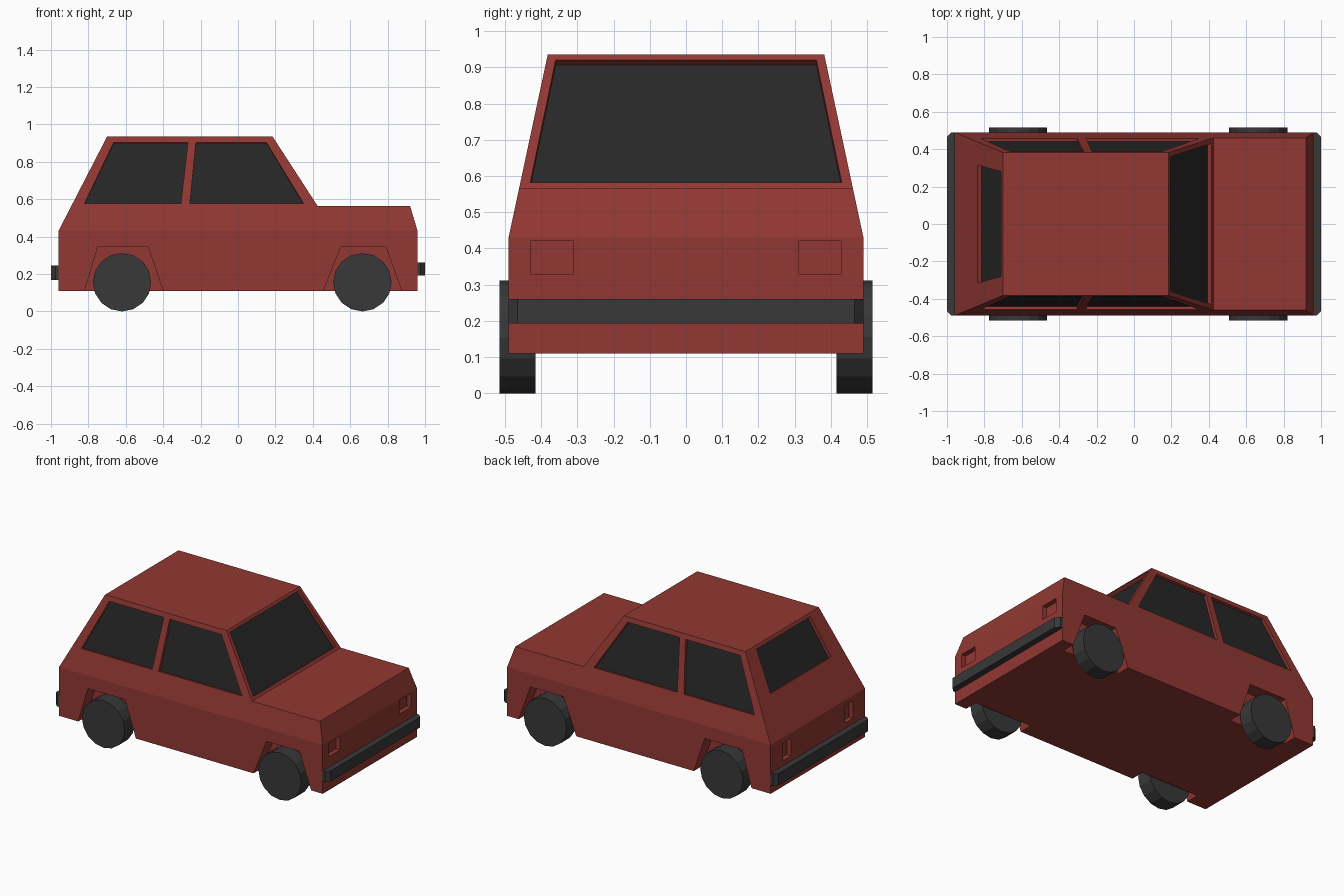
import bpy, bmesh, math
from mathutils import Vector

if "Cube" in bpy.data.objects:
    bpy.data.objects.remove(bpy.data.objects["Cube"])


def material(name, rgb):
    m = bpy.data.materials.new(name)
    m.diffuse_color = (*rgb, 1)
    m.use_nodes = True
    m.node_tree.nodes["Principled BSDF"].inputs["Base Color"].default_value = m.diffuse_color
    return m


RED = material("red paint", (0.29, 0.04, 0.033))
GLASS = material("dark glass", (0.02, 0.02, 0.02))
RUBBER = material("dark rubber", (0.04, 0.04, 0.04))


def finish(name, bm, mat):
    bmesh.ops.recalc_face_normals(bm, faces=bm.faces)
    me = bpy.data.meshes.new(name)
    bm.to_mesh(me)
    bm.free()
    me.materials.append(mat)
    ob = bpy.data.objects.new(name, me)
    bpy.context.collection.objects.link(ob)
    return ob


def prism(bm, pts, start, end):
    """Solid between the outline moved by start and by end."""
    a = [bm.verts.new(Vector(p) + Vector(start)) for p in pts]
    b = [bm.verts.new(Vector(p) + Vector(end)) for p in pts]
    n = len(pts)
    bm.faces.new(a)
    bm.faces.new(b)
    for i in range(n):
        j = (i + 1) % n
        bm.faces.new((a[i], a[j], b[j], b[i]))


def half_width(z):
    return 0.49 - max(0, z - 0.43) * 0.214


# Body shell: side profile with tapered upper half
profile = [(-0.96, 0.11), (0.96, 0.11), (0.96, 0.43), (0.92, 0.565),
           (0.425, 0.565), (0.185, 0.935), (-0.70, 0.935), (-0.96, 0.43)]
bm = bmesh.new()
sides = [[bm.verts.new((x, s * half_width(z), z)) for x, z in profile] for s in (-1, 1)]
for side in sides:
    bm.faces.new([side[i] for i in (0, 1, 2, 7)])
    bm.faces.new(side[2:8])
for i in range(8):
    j = (i + 1) % 8
    bm.faces.new((sides[0][i], sides[0][j], sides[1][j], sides[1][i]))
body = finish("body", bm, RED)

cut = bmesh.new()


def window(name, pts, normal, depth):
    """Recess in the body with a glass pane at its floor."""
    n = Vector(normal).normalized()
    prism(cut, pts, n * 0.02, n * -(depth + 0.006))
    pane = bmesh.new()
    prism(pane, pts, n * -depth, n * -(depth + 0.015))
    finish(name, pane, GLASS)


# Side windows
side_windows = {
    "rear": [(-0.82, 0.578), (-0.305, 0.578), (-0.268, 0.903), (-0.665, 0.903)],
    "front": [(-0.257, 0.578), (0.35, 0.578), (0.152, 0.903), (-0.225, 0.903)]}
for label, pts in side_windows.items():
    for s, hand in ((-1, "right"), (1, "left")):
        window(f"{label}_side_window_{hand}",
               [(x, s * half_width(z), z) for x, z in pts], (0, s, 0.214), 0.018)


# Windscreen and rear window
def end_window(name, x_at, z0, z1, w0, w1, normal):
    window(name, [(x_at(z0), -w0, z0), (x_at(z0), w0, z0),
                  (x_at(z1), w1, z1), (x_at(z1), -w1, z1)], normal, 0.024)


end_window("windscreen", lambda z: 0.425 - (z - 0.565) * 0.6486,
           0.582, 0.92, 0.43, 0.36, (0.37, 0, 0.24))
end_window("rear_window", lambda z: -0.96 + (z - 0.43) * 0.5149,
           0.67, 0.915, 0.315, 0.28, (-0.505, 0, 0.26))

# Wheel arches and lamp recesses
arches = [[(-0.838, 0.05), (-0.75, 0.345), (-0.48, 0.345), (-0.38, 0.05)],
          [(0.432, 0.05), (0.55, 0.345), (0.79, 0.345), (0.897, 0.05)]]
for s in (-1, 1):
    for arch in arches:
        prism(cut, [(x, 0, z) for x, z in arch], (0, s * 0.40, 0), (0, s * 0.6, 0))
    for x, y0, y1, z0, z1 in ((0.96, 0.31, 0.43, 0.33, 0.42), (-0.96, 0.28, 0.365, 0.28, 0.395)):
        prism(cut, [(x, s * y0, z0), (x, s * y1, z0), (x, s * y1, z1), (x, s * y0, z1)],
              (0.03, 0, 0), (-0.03, 0, 0))

cutter = finish("body_cutter", cut, RED)
cutter.hide_render = True
cutter.hide_viewport = True
cutter.display_type = 'WIRE'
mod = body.modifiers.new("openings", 'BOOLEAN')
mod.operation = 'DIFFERENCE'
mod.solver = 'EXACT'
mod.object = cutter

# Bumpers with chamfered corners
for name, s, z0, z1 in (("front_bumper", 1, 0.193, 0.261), ("rear_bumper", -1, 0.168, 0.245)):
    bm = bmesh.new()
    outline = [(0.955, -0.49), (0.975, -0.49), (1.0, -0.465),
               (1.0, 0.465), (0.975, 0.49), (0.955, 0.49)]
    prism(bm, [(s * x, y, 0) for x, y in outline], (0, 0, z0), (0, 0, z1))
    finish(name, bm, RUBBER)

# Wheels
for x, end in ((0.665, "front"), (-0.62, "rear")):
    for s, hand in ((-1, "right"), (1, "left")):
        bm = bmesh.new()
        ring = [(x + 0.156 * math.sin(k * math.tau / 16), 0,
                 0.156 - 0.156 * math.cos(k * math.tau / 16)) for k in range(16)]
        prism(bm, ring, (0, s * 0.415, 0), (0, s * 0.515, 0))
        finish(f"{end}_wheel_{hand}", bm, RUBBER)
